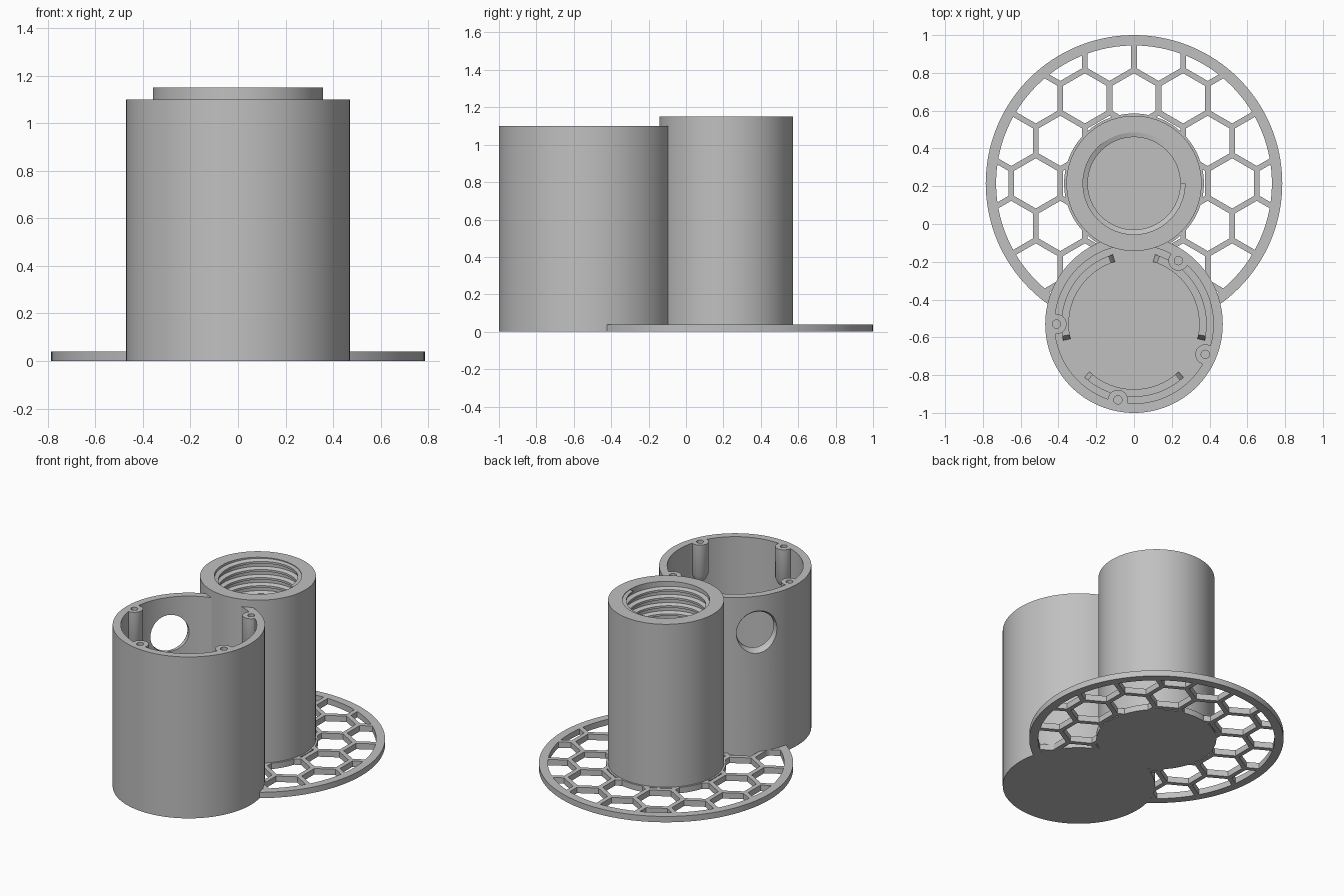
import bpy, bmesh
from math import sin, cos, pi, radians, sqrt
from mathutils import Matrix, Vector

cube = bpy.data.objects.get("Cube")
if cube:
    bpy.data.objects.remove(cube, do_unlink=True)

grey = bpy.data.materials.new("plain grey")
grey.use_nodes = True
grey.diffuse_color = (0.53, 0.53, 0.53, 1)
grey.node_tree.nodes["Principled BSDF"].inputs["Base Color"].default_value = grey.diffuse_color

POLE_Y, CUP_Y = 0.215, -0.53
POLE_R, CUP_R, CUP_IN, BORE_R = 0.358, 0.47, 0.42, 0.27
POLE_H, CUP_H, PLATE_H, FLOOR = 1.15, 1.10, 0.04, 0.05


def make(name, bm):
    bmesh.ops.recalc_face_normals(bm, faces=bm.faces)
    mesh = bpy.data.meshes.new(name)
    bm.to_mesh(mesh)
    bm.free()
    mesh.materials.append(grey)
    ob = bpy.data.objects.new(name, mesh)
    bpy.context.collection.objects.link(ob)
    return ob


def add_lathe(bm, profile, matrix, sides=96):
    """Closed solid turned about local z from (radius, height) points."""
    rings = [[bm.verts.new(matrix @ Vector((r * cos(2 * pi * i / sides), r * sin(2 * pi * i / sides), z)))
              for i in range(sides)] for r, z in profile]
    for a, b in zip(rings, rings[1:]):
        for i in range(sides):
            j = (i + 1) % sides
            bm.faces.new((a[i], a[j], b[j], b[i]))
    bm.faces.new(rings[0][::-1])
    bm.faces.new(rings[-1])


def lathe(name, profile, x=0, y=0, matrix=None, sides=96):
    bm = bmesh.new()
    add_lathe(bm, profile, matrix or Matrix.Translation((x, y, 0)), sides)
    return make(name, bm)


def combine(target, other, operation):
    mod = target.modifiers.new("join", 'BOOLEAN')
    mod.operation, mod.solver, mod.object = operation, 'EXACT', other
    bpy.context.view_layer.objects.active = target
    bpy.ops.object.modifier_apply(modifier=mod.name)
    bpy.data.objects.remove(other, do_unlink=True)


def smooth(ob):
    bpy.ops.object.select_all(action='DESELECT')
    ob.select_set(True)
    bpy.context.view_layer.objects.active = ob
    bpy.ops.object.shade_smooth_by_angle(angle=radians(30))


# Honeycomb plate: hexagon holes, then rim and hub laid over them
plate = lathe("honeycomb_plate", [(0.75, 0), (0.75, PLATE_H)], y=POLE_Y)
pitch, wall = 0.26, 0.03
hex_r = (pitch - wall) / sqrt(3)
bm = bmesh.new()
for row in range(-4, 5):
    for col in range(-4, 5):
        x = (col + 0.5 * (row % 2)) * pitch
        y = row * pitch * sqrt(3) / 2
        if 0.2 < sqrt(x * x + y * y) < 0.88:
            m = Matrix.Translation((x, POLE_Y + y, 0)) @ Matrix.Rotation(pi / 6, 4, 'Z')
            add_lathe(bm, [(hex_r, -0.1), (hex_r, 0.1)], m, 6)
combine(plate, make("hexagon_cutters", bm), 'DIFFERENCE')
rim = lathe("rim", [(0.785, 0), (0.785, PLATE_H)], y=POLE_Y, sides=128)
combine(rim, lathe("rim_cutter", [(0.73, -0.1), (0.73, 0.1)], y=POLE_Y, sides=128), 'DIFFERENCE')
combine(plate, rim, 'UNION')
combine(plate, lathe("hub", [(0.37, 0), (0.37, PLATE_H)], y=POLE_Y), 'UNION')
# Clear the plate from inside the two cylinders
for y, r in ((POLE_Y, POLE_R), (CUP_Y, CUP_R)):
    combine(plate, lathe("clearance", [(r - 0.01, -0.1), (r - 0.01, 0.1)], y=y), 'DIFFERENCE')

# Round cup with cavity
cup = lathe("cup", [(CUP_R, 0), (CUP_R, CUP_H)], y=CUP_Y, sides=128)
combine(cup, lathe("cavity", [(CUP_IN, FLOOR), (CUP_IN, 2)], y=CUP_Y, sides=128), 'DIFFERENCE')

# Screw bosses hanging from the rim, with tapered undersides
for angle in (55, 180, 258, -23):
    a = radians(angle)
    x, y = 0.41 * cos(a), CUP_Y + 0.41 * sin(a)
    boss = lathe("boss", [(0.006, 0.83), (0.035, 0.85), (0.053, 0.89), (0.053, CUP_H)], x, y, sides=32)
    combine(cup, boss, 'UNION')
    combine(cup, lathe("screw_hole", [(0.022, 0.95), (0.022, 2)], x, y, sides=24), 'DIFFERENCE')

# Flared cable hole through the cup wall
side = (Matrix.Translation((0, CUP_Y, 0.855)) @ Matrix.Rotation(radians(142), 4, 'Z')
        @ Matrix.Rotation(pi / 2, 4, 'Y'))
combine(cup, lathe("cable_hole", [(0.125, 0.3), (0.125, 0.435), (0.13, 0.45), (0.143, 0.468), (0.17, 0.52)],
                   matrix=side, sides=64), 'DIFFERENCE')

# Three low locating ribs on the cup floor, with sloped ends
bm = bmesh.new()
for middle in (30, 150, 270):
    prev, steps = None, 24
    for i in range(steps + 1):
        a = radians(middle - 43 + 86 * i / steps)
        top = FLOOR + (0.005 if i in (0, steps) else 0.05)
        ring = [bm.verts.new((r * cos(a), CUP_Y + r * sin(a), z))
                for r, z in ((0.345, FLOOR - 0.01), (0.385, FLOOR - 0.01), (0.385, top), (0.345, top))]
        if prev:
            for k in range(4):
                bm.faces.new((prev[k], prev[k - 1], ring[k - 1], ring[k]))
        if i in (0, steps):
            bm.faces.new(ring)
        prev = ring
ribs = make("floor_ribs", bm)

# Tall threaded tube
tube = lathe("tube", [(POLE_R, 0), (POLE_R, POLE_H)], y=POLE_Y)
combine(tube, lathe("bore", [(BORE_R, FLOOR), (BORE_R, 2)], y=POLE_Y), 'DIFFERENCE')

# Screw thread spiralling down the bore
bm = bmesh.new()
lead, turns, per_turn = 0.055, 19, 64
prev, last = None, turns * per_turn
for i in range(last + 1):
    a = 2 * pi * i / per_turn
    z0 = POLE_H - 0.005 - lead * i / per_turn
    ring = [bm.verts.new((r * cos(a), POLE_Y + r * sin(a), min(z0 + dz, POLE_H - 0.004)))
            for r, dz in ((BORE_R + 0.008, 0.02), (0.245, 0.007), (0.245, -0.007), (BORE_R + 0.008, -0.02))]
    if prev:
        for k in range(4):
            bm.faces.new((prev[k], prev[k - 1], ring[k - 1], ring[k]))
    if i in (0, last):
        bm.faces.new(ring)
    prev = ring
thread = make("screw_thread", bm)

for part in (plate, cup, ribs, tube, thread):
    smooth(part)
